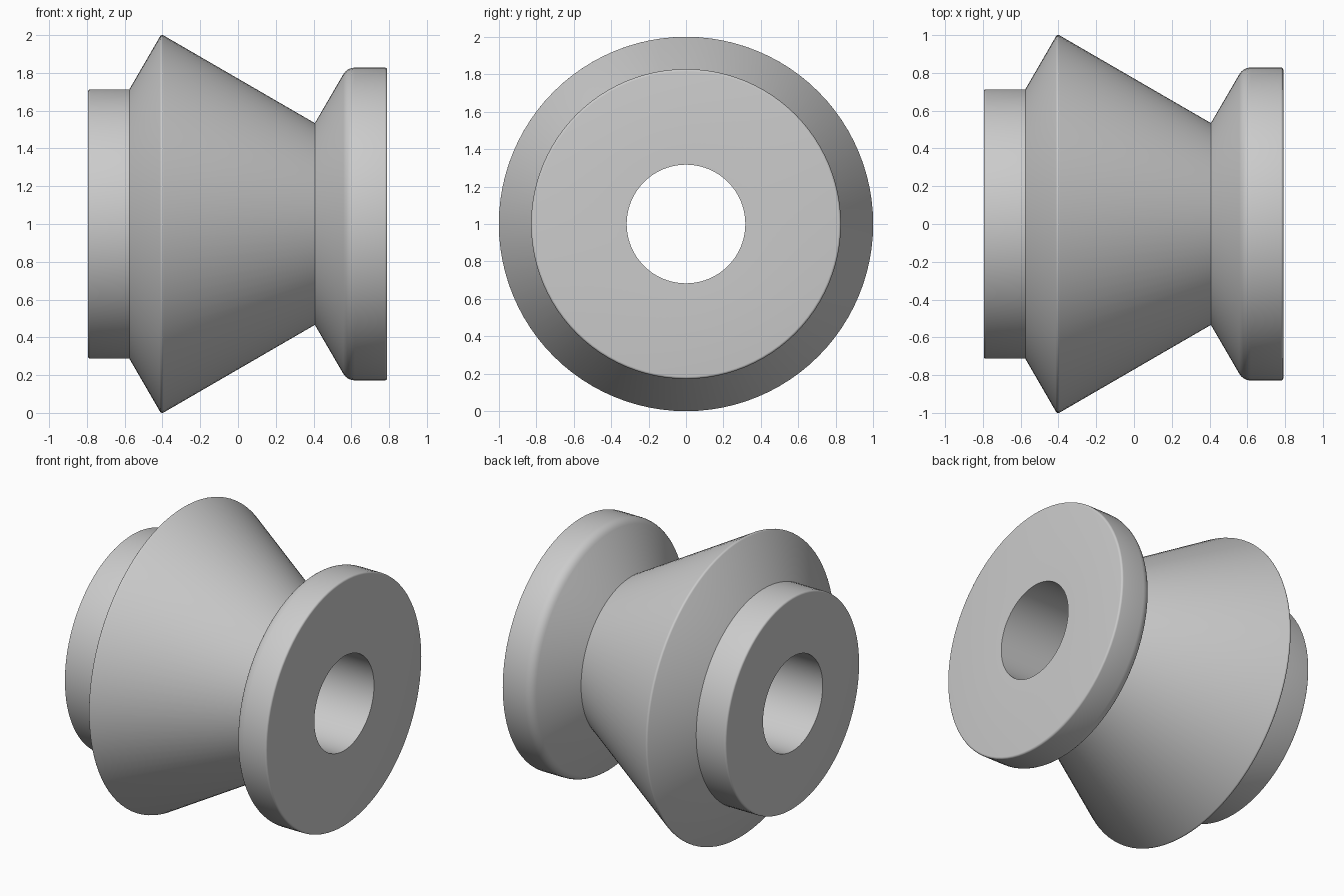
import bpy, bmesh, math
from mathutils import Vector, Matrix

cube = bpy.data.objects.get("Cube")
if cube:
    bpy.data.objects.remove(cube, do_unlink=True)

SEGMENTS = 96

# Half section of the roller: position along the axis, radius, corner rounding
SECTION = [
    (-0.795, 0.317, 0),
    (-0.795, 0.713, 0.013),
    (-0.575, 0.713, 0),
    (-0.406, 1.005, 0.013),
    (0.407, 0.534, 0),
    (0.578, 0.828, 0.07),
    (0.79, 0.828, 0.013),
    (0.79, 0.317, 0),
]


def rounded(section, steps=5):
    """Replace each rounded corner by a tangent arc."""
    points = []
    count = len(section)
    for i, (x, r, radius) in enumerate(section):
        corner = Vector((x, r))
        if not radius:
            points.append(corner)
            continue
        a = (Vector(section[i - 1][:2]) - corner).normalized()
        b = (Vector(section[(i + 1) % count][:2]) - corner).normalized()
        half = a.angle(b) / 2
        centre = corner + (a + b).normalized() * radius / math.sin(half)
        tangent = radius / math.tan(half)
        start = corner + a * tangent - centre
        sweep = (corner + b * tangent - centre).angle_signed(start)
        for k in range(steps + 1):
            points.append(centre + Matrix.Rotation(sweep * k / steps, 2) @ start)
    return points


# Revolve the closed section around the x axis
bm = bmesh.new()
verts = [bm.verts.new((p.x, 0, p.y)) for p in rounded(SECTION)]
edges = [bm.edges.new((v, verts[(i + 1) % len(verts)])) for i, v in enumerate(verts)]
bmesh.ops.spin(bm, geom=verts + edges, cent=(0, 0, 0), axis=(1, 0, 0),
               angle=math.tau, steps=SEGMENTS, use_merge=True)
bmesh.ops.remove_doubles(bm, verts=bm.verts, dist=0.0001)
bmesh.ops.recalc_face_normals(bm, faces=bm.faces)
mesh = bpy.data.meshes.new("grooved_roller")
bm.to_mesh(mesh)
bm.free()

roller = bpy.data.objects.new("grooved_roller", mesh)
bpy.context.collection.objects.link(roller)
roller.location.z = 1

# Plain grey metal
grey = bpy.data.materials.new("light_grey")
grey.use_nodes = True
colour = (0.6, 0.6, 0.6, 1)
grey.diffuse_color = colour
grey.node_tree.nodes["Principled BSDF"].inputs["Base Color"].default_value = colour
mesh.materials.append(grey)

# Smooth curved faces, sharp machined edges
bpy.ops.object.select_all(action="DESELECT")
roller.select_set(True)
bpy.context.view_layer.objects.active = roller
bpy.ops.object.shade_smooth_by_angle(angle=math.radians(30))
